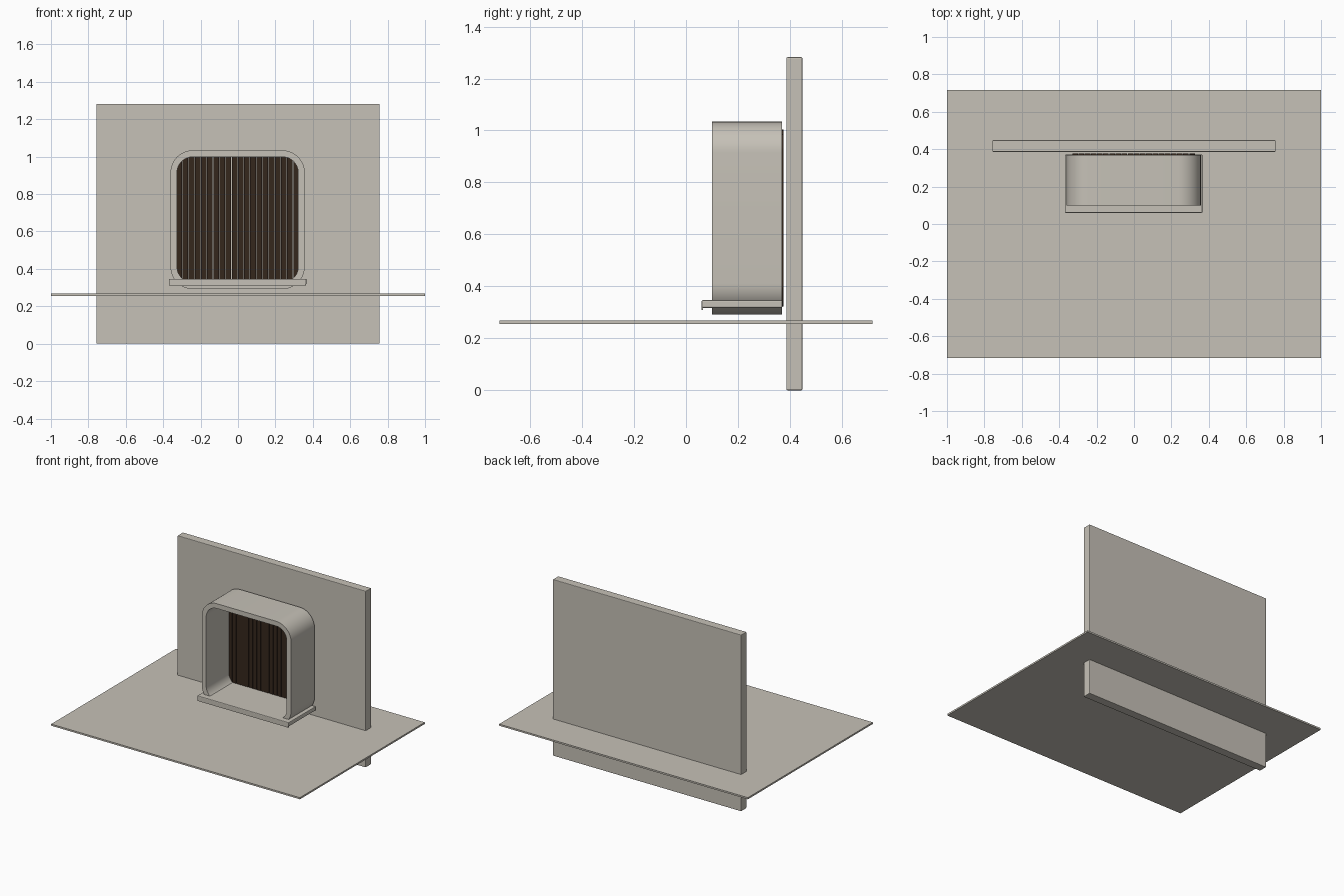
import bpy, bmesh, math

if "Cube" in bpy.data.objects:
    bpy.data.objects.remove(bpy.data.objects["Cube"])


def material(name, rgb):
    m = bpy.data.materials.new(name)
    m.diffuse_color = (*rgb, 1)
    m.use_nodes = True
    m.node_tree.nodes["Principled BSDF"].inputs["Base Color"].default_value = m.diffuse_color
    return m


STONE = material("warm_grey", (0.565, 0.535, 0.475))
WOOD = material("dark_brown", (0.036, 0.020, 0.012))


def finish(name, bm, mat, smooth=False, bevel=0):
    bmesh.ops.recalc_face_normals(bm, faces=bm.faces)
    me = bpy.data.meshes.new(name)
    bm.to_mesh(me)
    bm.free()
    me.materials.append(mat)
    ob = bpy.data.objects.new(name, me)
    bpy.context.collection.objects.link(ob)
    if bevel:
        mod = ob.modifiers.new("bevel", "BEVEL")
        mod.width, mod.segments = bevel, 2
    if smooth:
        bpy.ops.object.select_all(action='DESELECT')
        ob.select_set(True)
        bpy.context.view_layer.objects.active = ob
        bpy.ops.object.shade_smooth_by_angle(angle=math.radians(30))
    return ob


def box(name, x, y, z, mat, bevel=0):
    bm = bmesh.new()
    bmesh.ops.create_cube(bm, size=1)
    for v in bm.verts:
        v.co = [(a + b) / 2 + c * (b - a) for c, (a, b) in zip(v.co, (x, y, z))]
    return finish(name, bm, mat, bevel=bevel)


def rounded_rect(x0, x1, z0, z1, r, n=12):
    corners = [(x1 - r, z1 - r), (x0 + r, z1 - r), (x0 + r, z0 + r), (x1 - r, z0 + r)]
    pts = []
    for k, (cx, cz) in enumerate(corners):
        for i in range(n + 1):
            a = math.pi / 2 * (k + i / n)
            pts.append((cx + r * math.cos(a), cz + r * math.sin(a)))
    return pts


# ground slab and wall panel
box("ground_slab", (-1, 1), (-0.717, 0.717), (0.256, 0.268), STONE)
box("wall_panel", (-0.757, 0.757), (0.386, 0.448), (0, 1.282), STONE, 0.004)

# rounded window surround: outer and inner loops joined into a tube
X0, X1, Z0, Z1, R, T = -0.361, 0.357, 0.292, 1.034, 0.12, 0.035
bm = bmesh.new()
outer = rounded_rect(X0, X1, Z0, Z1, R)
inner = rounded_rect(X0 + T, X1 - T, Z0 + T, Z1 - T, R - T)
loops = [[bm.verts.new((x, y, z)) for x, z in pts]
         for pts, y in ((outer, 0.10), (outer, 0.37), (inner, 0.37), (inner, 0.10))]
n = len(outer)
for k in range(4):
    a, b = loops[k], loops[(k + 1) % 4]
    for i in range(n):
        j = (i + 1) % n
        bm.faces.new((a[i], a[j], b[j], b[i]))
finish("window_surround", bm, STONE, smooth=True)

# sill board with a small drip lip under its front edge
box("sill", (-0.37, 0.366), (0.06, 0.371), (0.317, 0.347), STONE, 0.005)
box("sill_lip", (-0.366, 0.362), (0.06, 0.066), (0.309, 0.322), STONE)

# vertical slats closing the back, shortened to follow the rounded corners
count, sx0, sx1, sz0, sz1, sr = 20, X0 + 0.03, X1 - 0.03, Z0 + 0.03, Z1 - 0.03, 0.09
pitch = (sx1 - sx0) / count
bm = bmesh.new()
for i in range(count):
    a = sx0 + i * pitch + 0.0015
    b = a + pitch - 0.003

    def cut(x):
        d = max(sx0 + sr - x, x - sx1 + sr, 0)
        return sr - math.sqrt(max(sr * sr - d * d, 0))

    prof = [(a, sz0 + cut(a)), (b, sz0 + cut(b)), (b, sz1 - cut(b)), (a, sz1 - cut(a))]
    front = [bm.verts.new((x, 0.360, z)) for x, z in prof]
    back = [bm.verts.new((x, 0.376, z)) for x, z in prof]
    bm.faces.new(front)
    bm.faces.new(back[::-1])
    for k in range(4):
        m = (k + 1) % 4
        bm.faces.new((front[k], back[k], back[m], front[m]))
finish("back_slats", bm, WOOD)
